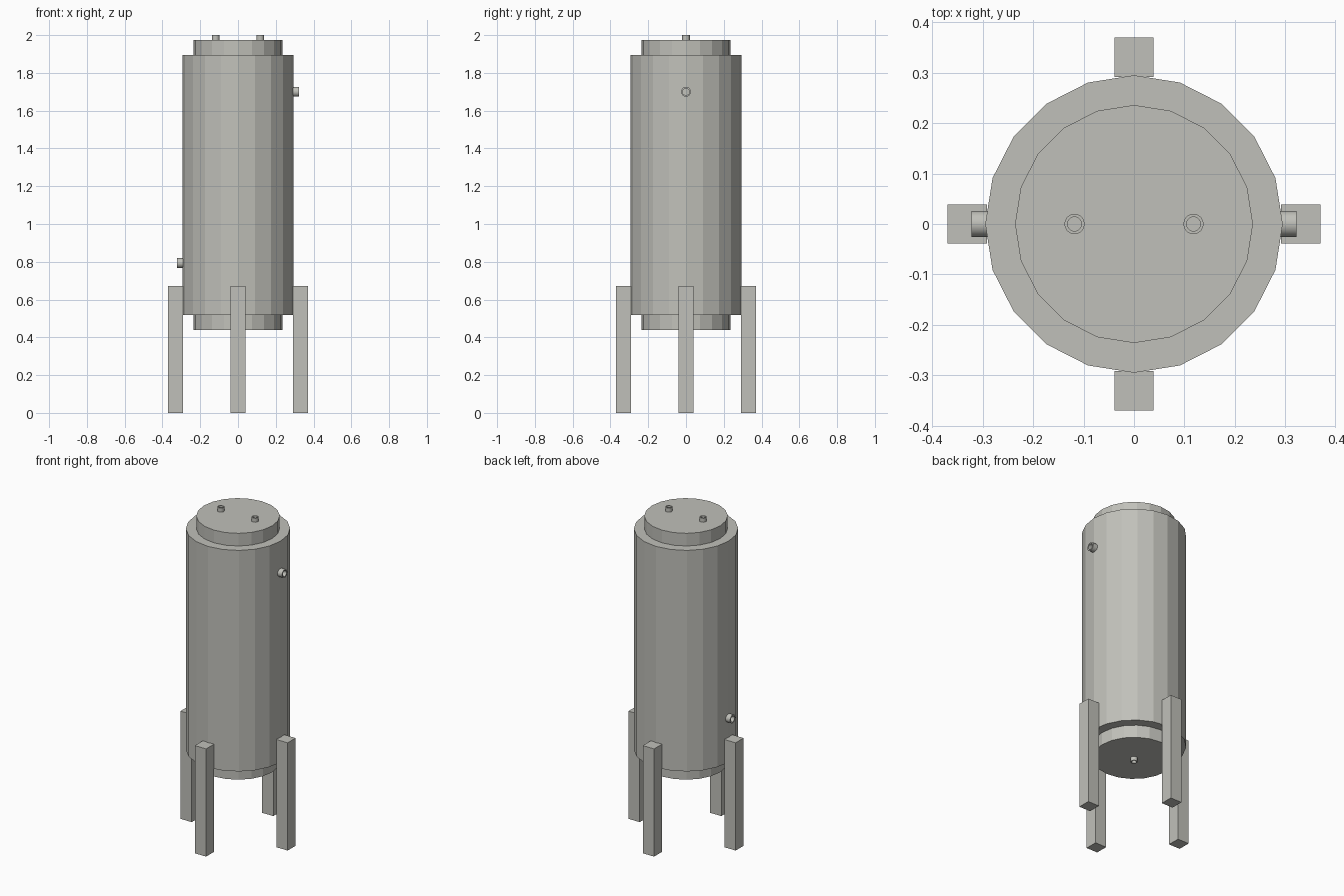
import bpy
import bmesh
from math import radians, pi
from mathutils import Matrix, Vector

if "Cube" in bpy.data.objects:
    bpy.data.objects.remove(bpy.data.objects["Cube"])

# Single warm grey metal
metal = bpy.data.materials.new("warm_grey_metal")
metal.use_nodes = True
GREY = (0.53, 0.53, 0.49, 1)
metal.diffuse_color = GREY
metal.node_tree.nodes["Principled BSDF"].inputs["Base Color"].default_value = GREY


def add_object(name, bm):
    bmesh.ops.recalc_face_normals(bm, faces=bm.faces)
    mesh = bpy.data.meshes.new(name)
    bm.to_mesh(mesh)
    bm.free()
    mesh.materials.append(metal)
    obj = bpy.data.objects.new(name, mesh)
    bpy.context.collection.objects.link(obj)
    return obj


def drum(name, radius, bottom, top, sides=20):
    """Upright faceted cylinder with corners on the x and y axes."""
    bm = bmesh.new()
    bmesh.ops.create_cone(bm, cap_ends=True, segments=sides, radius1=radius,
                          radius2=radius, depth=top - bottom,
                          matrix=Matrix.Translation((0, 0, (top + bottom) / 2)))
    return add_object(name, bm)


def pipe(name, start, direction, length, outer, inner, sides=20):
    """Hollow stub made by spinning a rectangular wall section."""
    bm = bmesh.new()
    section = [(inner, 0), (outer, 0), (outer, length), (inner, length)]
    verts = [bm.verts.new((r, 0, z)) for r, z in section]
    edges = [bm.edges.new((verts[i], verts[(i + 1) % 4])) for i in range(4)]
    bmesh.ops.spin(bm, geom=verts + edges, cent=(0, 0, 0), axis=(0, 0, 1),
                   angle=2 * pi, steps=sides, use_merge=True)
    bmesh.ops.remove_doubles(bm, verts=bm.verts, dist=0.0001)
    turn = Vector((0, 0, 1)).rotation_difference(Vector(direction))
    bm.transform(Matrix.Translation(start) @ turn.to_matrix().to_4x4())
    obj = add_object(name, bm)
    bpy.ops.object.select_all(action='DESELECT')
    obj.select_set(True)
    bpy.context.view_layer.objects.active = obj
    bpy.ops.object.shade_smooth_by_angle(angle=radians(40))
    return obj


def leg(name, angle):
    """Square post against the tank wall, turned about the tank axis."""
    bm = bmesh.new()
    place = Matrix.Translation((0.331, 0, 0.336))
    size = Matrix.Diagonal((0.078, 0.078, 0.672, 1))
    bmesh.ops.create_cube(bm, size=1,
                          matrix=Matrix.Rotation(angle, 4, 'Z') @ place @ size)
    return add_object(name, bm)


# Tank and its end caps
drum("tank_body", 0.295, 0.517, 1.896)
drum("top_cap", 0.236, 1.85, 1.975)
drum("bottom_cap", 0.236, 0.438, 0.56)

# Four legs
for i, side in enumerate(("left", "back", "right", "front")):
    leg(side + "_leg", i * pi / 2)

# Pipe stubs on the top, bottom and sides
for side, x in (("left", 0.118), ("right", -0.118)):
    pipe(side + "_top_pipe", (x, 0, 1.965), (0, 0, 1), 0.035, 0.02, 0.014)
pipe("bottom_drain_pipe", (0, 0, 0.448), (0, 0, -1), 0.035, 0.02, 0.014)
pipe("upper_side_pipe", (0.28, 0, 1.7), (1, 0, 0), 0.042, 0.026, 0.018)
pipe("lower_side_pipe", (-0.28, 0, 0.793), (-1, 0, 0), 0.042, 0.026, 0.018)
